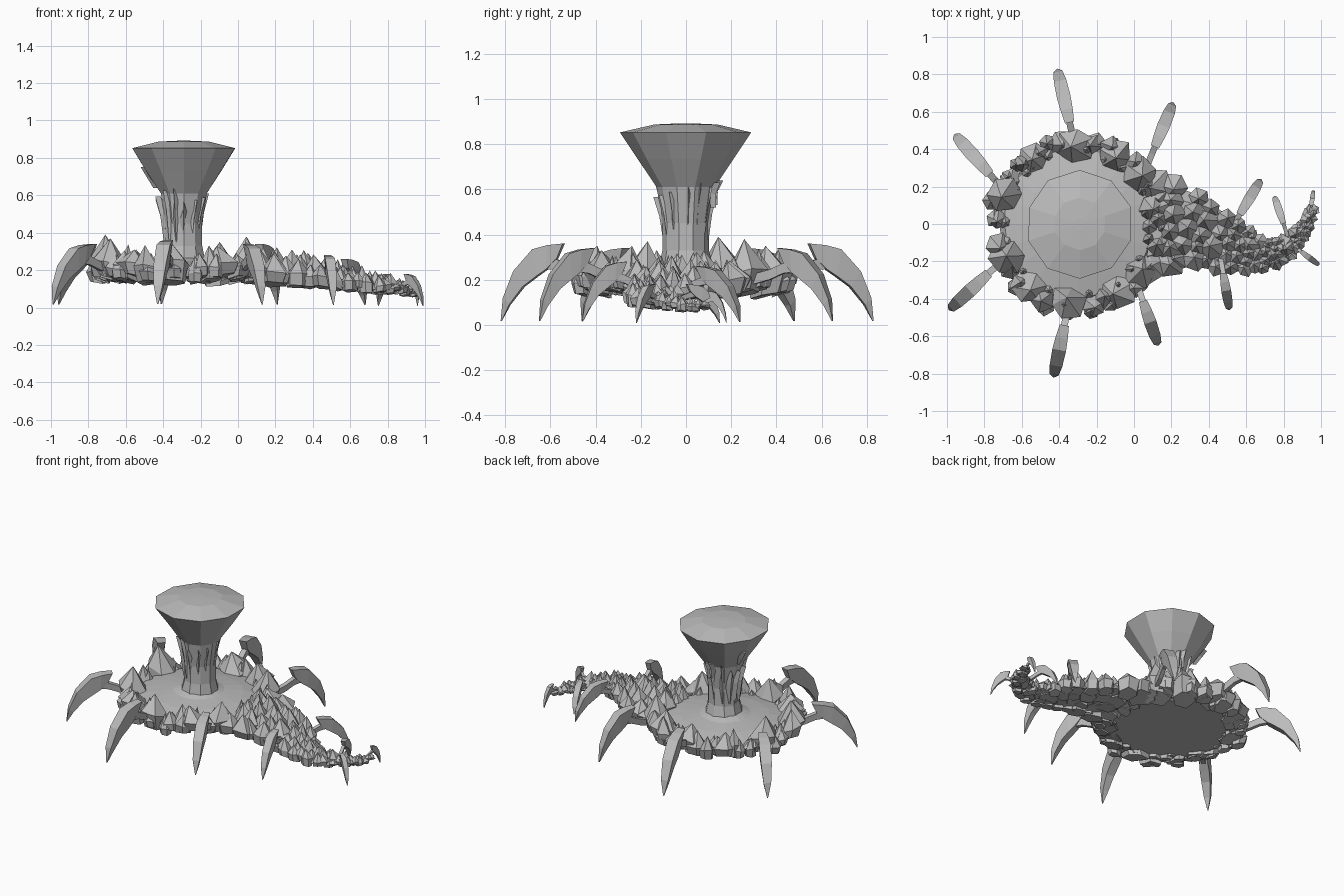
import bpy, bmesh, math, random
from mathutils import Vector

random.seed(11)
if "Cube" in bpy.data.objects:
    bpy.data.objects.remove(bpy.data.objects["Cube"])

# Single stone colour
stone = bpy.data.materials.new("stone_grey")
stone.use_nodes = True
GREY = (0.5, 0.5, 0.5, 1)
stone.diffuse_color = GREY
stone.node_tree.nodes["Principled BSDF"].inputs["Base Color"].default_value = GREY

CENTRE = Vector((-0.3, 0, 0))
UP = Vector((0, 0, 1))


def finish(name, bm):
    bmesh.ops.recalc_face_normals(bm, faces=bm.faces)
    mesh = bpy.data.meshes.new(name)
    bm.to_mesh(mesh)
    bm.free()
    mesh.materials.append(stone)
    obj = bpy.data.objects.new(name, mesh)
    bpy.context.collection.objects.link(obj)


def skin(bm, rings):
    """Join successive rings of points into a closed solid."""
    loops = [[bm.verts.new(p) for p in ring] for ring in rings]
    n = len(loops[0])
    for a, b in zip(loops, loops[1:]):
        for i in range(n):
            j = (i + 1) % n
            bm.faces.new((a[i], a[j], b[j], b[i]))
    bm.faces.new(loops[0])
    bm.faces.new(loops[-1])


def circle(centre, radius, z, sides, turn=0.0, jitter=0.0):
    pts = []
    for i in range(sides):
        a = turn + math.tau * i / sides
        r = radius * (1 + random.uniform(-jitter, jitter))
        pts.append(Vector((centre.x + r * math.cos(a), centre.y + r * math.sin(a), z)))
    return pts


def rock(bm, pos, radius, low, high, out):
    """Faceted crystal: slanted skirt below a pyramid, tilted outwards."""
    c = Vector((pos.x, pos.y, 0))
    sides = random.choice((5, 6, 6))
    turn = random.uniform(0, math.tau)
    waist = low + (high - low) * random.uniform(0.3, 0.45)
    bottom = circle(c - out * radius * 0.15, radius * 0.85, low, sides, turn, 0.12)
    middle = circle(c, radius, waist, sides, turn, 0.15)
    for p in bottom + middle:
        # outer side of the crystal rides higher
        p.z += (p - c).dot(out) * 0.25 + random.uniform(-0.05, 0.05) * (high - low)
    a = [bm.verts.new(p) for p in bottom]
    b = [bm.verts.new(p) for p in middle]
    wobble = Vector((random.uniform(-0.25, 0.25), random.uniform(-0.25, 0.25), 0)) * radius
    tip = bm.verts.new(c + wobble + UP * high)
    bm.faces.new(a)
    for i in range(sides):
        j = (i + 1) % sides
        bm.faces.new((a[i], a[j], b[j], b[i]))
        bm.faces.new((b[i], b[j], tip))


# Round basin floor
bm = bmesh.new()
profile = [(0.38, 0.155), (0.42, 0.18), (0.40, 0.21), (0.28, 0.235), (0.16, 0.25), (0.1, 0.27)]
skin(bm, [circle(CENTRE, r, z, 20, 0, 0.02) for r, z in profile])
finish("basin_floor", bm)

# Flared column with a shallow faceted cap
bm = bmesh.new()
profile = [(0.15, 0.23), (0.12, 0.26), (0.103, 0.33), (0.103, 0.45), (0.128, 0.61),
           (0.212, 0.735), (0.288, 0.852), (0.14, 0.887), (0.03, 0.892)]
skin(bm, [circle(CENTRE + Vector((0.01, 0, 0)), r, z, 10, math.pi / 10, 0.02) for r, z in profile])
finish("column", bm)

# Broad bark shards hugging the stem
bm = bmesh.new()
for i in range(13):
    a = math.tau * i / 13 + random.uniform(-0.1, 0.1)
    out = Vector((math.cos(a), math.sin(a), 0))
    side = Vector((-out.y, out.x, 0))
    top = random.uniform(0.55, 0.64)
    rings = []
    for t, w, r in ((0, 0.02, 0.088), (0.6, 0.03, 0.108), (1, 0.002, 0.135)):
        c = CENTRE + out * r + UP * (0.35 + (top - 0.35) * t)
        rings.append([c - side * w - out * 0.02, c + side * w - out * 0.02, c + out * 0.01])
    skin(bm, rings)
finish("bark_shards", bm)

# Small splinters hanging on the cup
bm = bmesh.new()
for a, z in ((1.5, 0.59), (2.75, 0.7), (1.25, 0.58)):
    out = Vector((math.cos(a), math.sin(a), 0))
    side = Vector((-out.y, out.x, 0))
    rings = []
    for dz, w in ((0.05, 0.018), (0, 0.02), (-0.06, 0.002)):
        r = 0.115 + max(0, z + dz - 0.6) * 0.65
        c = CENTRE + out * r + UP * (z + dz)
        rings.append([c - side * w, c + side * w, c + out * 0.025])
    skin(bm, rings)
finish("cup_splinters", bm)

# Crown of crystals around the basin
bm = bmesh.new()


def crown_rock(angle, dist, size, top):
    out = Vector((math.cos(angle), math.sin(angle), 0))
    rock(bm, CENTRE + out * dist, size, 0.145 + random.uniform(-0.01, 0.02), top, out)


# large crystals at chosen angles in degrees, with tip heights
for angle, top in ((158, 0.39), (205, 0.37), (262, 0.35), (232, 0.31), (300, 0.33), (322, 0.35),
                   (38, 0.38), (62, 0.35), (92, 0.34), (125, 0.31)):
    crown_rock(math.radians(angle), 0.42, 0.095, top)
# medium and small crystals between them
for count, dist, size, top in ((22, 0.435, 0.062, 0.31), (26, 0.385, 0.042, 0.275),
                               (22, 0.46, 0.045, 0.26)):
    for i in range(count):
        crown_rock(math.tau * (i + random.uniform(-0.3, 0.3)) / count,
                   dist + random.uniform(-0.015, 0.015), size * random.uniform(0.8, 1.2),
                   top + random.uniform(-0.03, 0.035))
finish("crystal_crown", bm)

# Tail stations: x, y, half width, bottom, crest
tail = [(0.08, 0.0, 0.29, 0.14, 0.33), (0.25, -0.01, 0.22, 0.125, 0.32),
        (0.42, -0.07, 0.17, 0.11, 0.285), (0.58, -0.15, 0.125, 0.095, 0.235),
        (0.72, -0.175, 0.075, 0.08, 0.2), (0.83, -0.11, 0.055, 0.075, 0.17),
        (0.91, -0.03, 0.04, 0.065, 0.15), (0.955, 0.09, 0.015, 0.06, 0.12)]


def tail_at(t):
    """Position, half width, heights and sideways direction along the tail."""
    i = min(int(t), len(tail) - 2)
    x, y, w, lo, hi = (p + (q - p) * (t - i) for p, q in zip(tail[i], tail[i + 1]))
    d = Vector(tail[i + 1][:2]) - Vector(tail[i][:2])
    return Vector((x, y, 0)), w, lo, hi, Vector((-d.y, d.x, 0)).normalized()


# Solid core under the tail crystals
bm = bmesh.new()
rings = []
for t in range(len(tail)):
    c, w, lo, hi, side = tail_at(t)
    low, mid = UP * (lo + 0.015), UP * (lo + (hi - lo) * 0.4)
    rings.append([c - side * w * 0.85 + low, c + side * w * 0.85 + low,
                  c + side * w * 0.6 + mid, c - side * w * 0.6 + mid])
skin(bm, rings)
finish("tail_core", bm)

# Overlapping crystals in staggered rows along the tail
bm = bmesh.new()
t, row = 0.1, 0
while t < len(tail) - 1:
    c, w, lo, hi, side = tail_at(t)
    size = 0.022 + w * 0.24
    cols = max(2, round(w * 2 / (size * 1.25))) + row % 2
    for k in range(cols):
        s = (k + 0.5) / cols * 2 - 1 + random.uniform(-0.08, 0.08)
        p = c + side * s * w
        if (p - CENTRE).length > 0.41:
            rock(bm, p, size * random.uniform(0.8, 1.2), lo + random.uniform(-0.005, 0.02),
                 hi - 0.05 * abs(s) + random.uniform(-0.025, 0.025), side * s)
    t += size * 6.5
    row += 1
finish("tail_crystals", bm)

# Hooked claws: outer edge and inner edge as (reach, height), with half width
HOOK = [((0.18, 1.0), (0.26, 0.82), 0.025), ((0.38, 0.98), (0.40, 0.68), 0.033),
        ((0.57, 0.93), (0.52, 0.60), 0.037), ((0.82, 0.66), (0.70, 0.47), 0.034),
        ((0.96, 0.33), (0.88, 0.25), 0.024), ((1.0, 0.05), (0.985, 0.05), 0.003)]
STALK = ((-0.2, 0.66), (0.05, 0.72), (0.25, 0.8), (0.42, 0.82))


def claw(name, root, tip, top):
    root, tip = Vector((*root, 0)), Vector((*tip, 0))
    span = tip - root
    out = span.normalized()
    side = Vector((-out.y, out.x, 0))
    scale = min(1, max(0.35, span.length / 0.34))

    def at(reach, height, s):
        return root + span * reach + side * s * scale + UP * height * top

    bm = bmesh.new()
    skin(bm, [[at(*o, -w), at(*o, w), at(*i, w * 0.8), at(*i, -w * 0.8)] for o, i, w in HOOK])
    # thin stalk joining the hook to the body
    skin(bm, [[at(r, h, -0.018), at(r, h, 0.018), at(r, h - 0.13, 0.014), at(r, h - 0.13, -0.014)]
              for r, h in STALK])
    finish(name, bm)


claw("rear_claw", (-0.33, 0.48), (-0.41, 0.83), 0.36)
claw("rear_left_claw", (0.09, 0.36), (0.21, 0.65), 0.34)
claw("rear_right_claw", (-0.73, 0.22), (-0.96, 0.48), 0.34)
claw("front_right_claw", (-0.73, -0.22), (-0.99, -0.46), 0.34)
claw("front_claw", (-0.36, -0.48), (-0.43, -0.82), 0.36)
claw("front_left_claw", (0.03, -0.36), (0.13, -0.65), 0.34)
claw("tail_rear_claw", (0.54, 0.01), (0.68, 0.24), 0.26)
claw("tail_front_claw", (0.47, -0.22), (0.51, -0.46), 0.28)
claw("tail_end_rear_claw", (0.81, -0.03), (0.75, 0.15), 0.18)
claw("tail_end_front_claw", (0.87, -0.13), (0.99, -0.22), 0.18)
claw("tail_tip_claw", (0.945, 0.08), (0.96, 0.18), 0.15)
